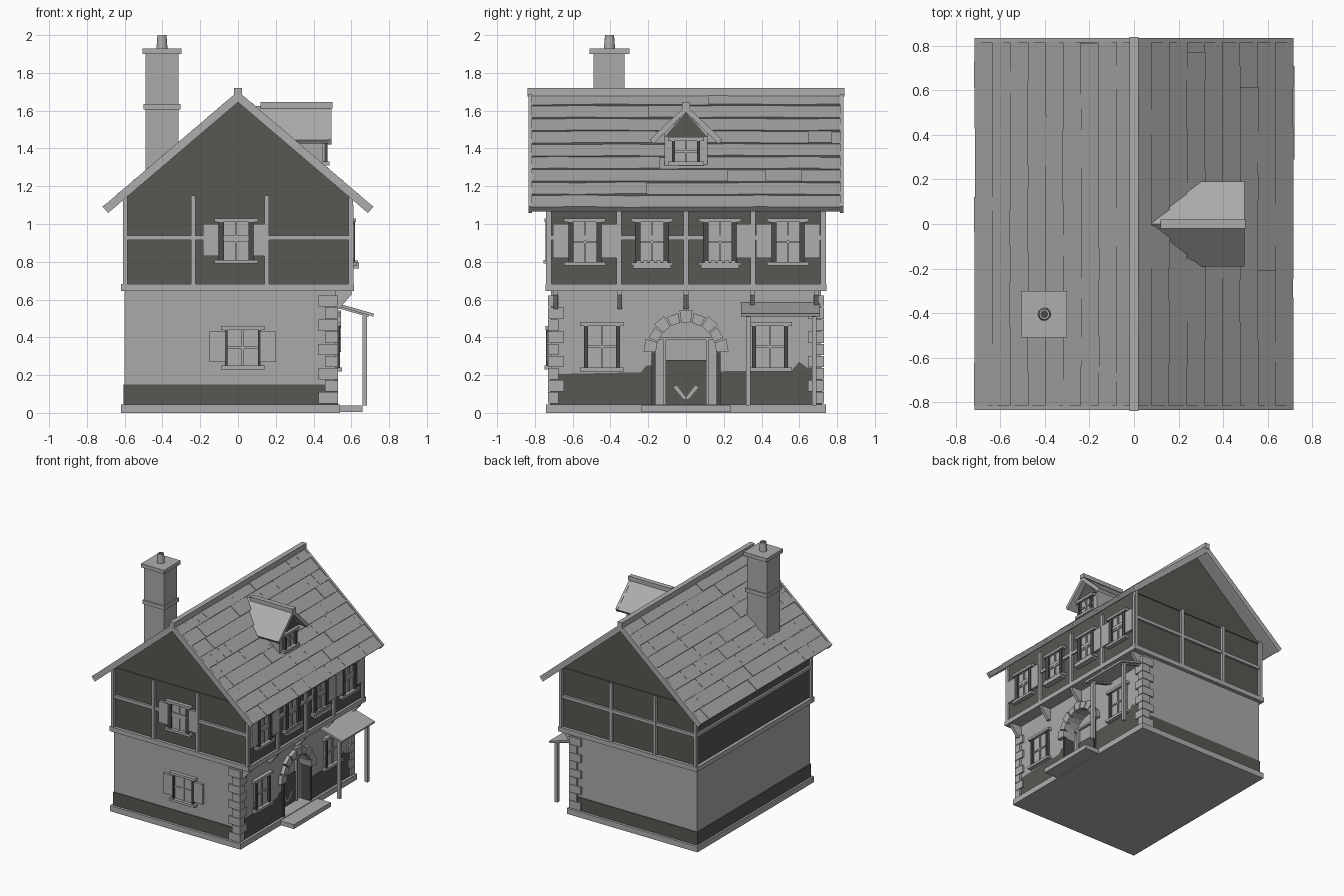
import bpy, bmesh, math, random
from mathutils import Vector

random.seed(4)
if "Cube" in bpy.data.objects:
    bpy.data.objects.remove(bpy.data.objects["Cube"])


def material(name, r, g, b):
    m = bpy.data.materials.new(name)
    m.use_nodes = True
    m.diffuse_color = (r, g, b, 1)
    m.node_tree.nodes["Principled BSDF"].inputs["Base Color"].default_value = (r, g, b, 1)
    return m


WALL = material("pale plaster", 0.40, 0.40, 0.40)
DARK = material("dark plaster", 0.095, 0.097, 0.085)
TIMBER = material("grey timber", 0.42, 0.42, 0.42)
ROOF = material("roof tile", 0.36, 0.36, 0.36)
PANE = material("window glass", 0.43, 0.43, 0.43)
FRAME = material("dark frame", 0.07, 0.07, 0.065)


def solid(bm, ring_a, ring_b):
    """Close two matching rings of points into a prism."""
    a = [bm.verts.new(p) for p in ring_a]
    b = [bm.verts.new(p) for p in ring_b]
    n = len(a)
    bm.faces.new(a)
    bm.faces.new(b[::-1])
    for i in range(n):
        bm.faces.new((a[i], b[i], b[(i + 1) % n], a[(i + 1) % n]))


def finish(bm, name, mat):
    bmesh.ops.recalc_face_normals(bm, faces=bm.faces)
    me = bpy.data.meshes.new(name)
    bm.to_mesh(me)
    bm.free()
    me.materials.append(mat)
    ob = bpy.data.objects.new(name, me)
    bpy.context.collection.objects.link(ob)
    return ob


def boxes(name, mat, *specs):
    """Each spec is x0, x1, y0, y1, z0, z1."""
    bm = bmesh.new()
    for x0, x1, y0, y1, z0, z1 in specs:
        ring = [(x0, y0), (x1, y0), (x1, y1), (x0, y1)]
        solid(bm, [(x, y, z0) for x, y in ring], [(x, y, z1) for x, y in ring])
    return finish(bm, name, mat)


def prism_y(name, mat, pts, *spans):
    """Extrude an x-z outline along y."""
    bm = bmesh.new()
    for a, b in spans:
        solid(bm, [(x, a, z) for x, z in pts], [(x, b, z) for x, z in pts])
    return finish(bm, name, mat)


def prism_x(name, mat, pts, a, b):
    """Extrude a y-z outline along x."""
    bm = bmesh.new()
    solid(bm, [(a, y, z) for y, z in pts], [(b, y, z) for y, z in pts])
    return finish(bm, name, mat)


# Plinth, step and lower storey
boxes("plinth", TIMBER, (-0.62, 0.54, -0.74, 0.74, 0, 0.045))
boxes("door_step", TIMBER, (0.5, 0.66, -0.235, 0.235, 0.005, 0.04))
boxes("lower_wall", WALL, (-0.6, 0.43, -0.715, 0.715, 0.04, 0.66))
SPRING, R = 0.32, 0.165
arch = [(-R * math.cos(math.pi * i / 12), SPRING + R * math.sin(math.pi * i / 12)) for i in range(13)]
prism_x("entrance_wall", WALL,
        [(-0.715, 0.04), (-R, 0.04)] + arch + [(R, 0.04), (0.715, 0.04), (0.715, 0.66), (-0.715, 0.66)],
        0.43, 0.515)

# Dark painted skirting around the base
boxes("skirting", DARK, (-0.605, 0.515, -0.72, -0.71, 0.045, 0.15),
      (-0.605, 0.515, 0.71, 0.72, 0.045, 0.15), (-0.605, -0.597, -0.72, 0.72, 0.045, 0.15))
prism_x("entrance_skirting_right", DARK, [(-0.72, 0.045), (-R, 0.045), (-R, 0.25), (-0.21, 0.25),
        (-0.24, 0.215), (-0.72, 0.205)], 0.512, 0.519)
prism_x("entrance_skirting_left", DARK, [(R, 0.045), (0.72, 0.045), (0.72, 0.24), (0.64, 0.24),
        (0.6, 0.27), (0.56, 0.225), (R, 0.22)], 0.512, 0.519)

# Door, jambs and arch stones
boxes("door", DARK, (0.42, 0.438, -0.105, 0.105, 0.045, 0.28))
boxes("door_surround", TIMBER, (0.42, 0.45, -0.12, -0.105, 0.045, 0.39),
      (0.42, 0.45, 0.105, 0.12, 0.045, 0.39), (0.42, 0.45, -0.165, 0.165, 0.385, 0.4))
boxes("door_jambs", FRAME, (0.44, 0.53, -0.182, -0.162, 0.045, SPRING),
      (0.44, 0.53, 0.162, 0.182, 0.045, SPRING))
for s, label in ((1, "left"), (-1, "right")):
    prism_x("door_brace_" + label, TIMBER,
            [(0, 0.08), (s * 0.01, 0.07), (s * 0.065, 0.135), (s * 0.05, 0.145)], 0.43, 0.442)
bm = bmesh.new()
STONES = 9
for i in range(STONES):
    a0, a1 = math.pi * (i + 0.06) / STONES, math.pi * (i + 0.94) / STONES
    outer = 0.225 if i % 2 == 0 else 0.212
    ring = [(r * math.cos(a), SPRING + r * math.sin(a))
            for r, a in ((0.16, a0), (outer, a0), (outer, a1), (0.16, a1))]
    solid(bm, [(0.505, y, z) for y, z in ring], [(0.545, y, z) for y, z in ring])
finish(bm, "arch_stones", TIMBER)

# Corner quoins on the entrance side
quoins = []
for i in range(9):
    z, long = 0.05 + i * 0.064, i % 2 == 0
    for s in (-1, 1):
        y0, y1 = sorted((s * 0.73, s * (0.645 if not long else 0.675)))
        quoins.append((0.425 if long else 0.46, 0.53, y0, y1, z, z + 0.06))
boxes("quoins", TIMBER, *quoins)

# Upper storey with gables
prism_y("upper_storey", DARK, [(-0.595, 0.655), (0.595, 0.655), (0.595, 1.14), (0, 1.65), (-0.595, 1.14)],
        (-0.72, 0.72))
boxes("floor_beam", TIMBER, (-0.62, 0.615, -0.745, 0.745, 0.645, 0.682))

# Timber framing
beams = [(x, x + 0.025, s * 0.73 - 0.012, s * 0.73 + 0.012, 0.68, 1.15)
         for s in (-1, 1) for x in (-0.61, -0.25, 0.14, 0.585)]
for s in (-1, 1):
    beams.append((-0.6, 0.6, s * 0.728 - 0.01, s * 0.728 + 0.01, 0.915, 0.94))
    beams.append((s * 0.6 - 0.01, s * 0.6 + 0.01, -0.73, 0.73, 0.915, 0.94))
beams += [(0.585, 0.612, y - 0.0125, y + 0.0125, 0.68, 1.1) for y in (-0.725, -0.355, 0, 0.355, 0.725)]
boxes("timber_frame", TIMBER, *beams)
boxes("gable_tie", DARK, (-0.59, 0.59, -0.727, 0.727, 1.135, 1.155))
prism_y("jetty_brackets", TIMBER, [(0.51, 0.645), (0.6, 0.645), (0.6, 0.625), (0.535, 0.55), (0.51, 0.55)],
        *[(y - 0.012, y + 0.012) for y in (-0.69, -0.35, 0, 0.35, 0.69)])


# Windows: u runs along the wall, d is depth out of it
def window(name, side, face, u, z0, z1, w, shutters=(), flowers=False, jamb=0.03):
    def part(label, mat, *specs):
        out = []
        for a, b, lo, hi, d in specs:
            near, far = face - 0.01, face + d
            out.append((near, far, u + a, u + b, lo, hi) if side == "x"
                       else (u + a, u + b, -far, -near, lo, hi))
        boxes(name + "_" + label, mat, *out)
    h, mid = w / 2, (z0 + z1) / 2
    part("pane", PANE, (-h, h, z0, z1, 0.008))
    part("jambs", FRAME, (-h, jamb - h, z0, z1, 0.025), (h - jamb, h, z0, z1, 0.025))
    part("bars", TIMBER, (-0.006, 0.006, z0, z1, 0.016), (-h, h, mid - 0.006, mid + 0.006, 0.016))
    part("sill_and_lintel", TIMBER, (-h - 0.02, h + 0.02, z0 - 0.01, z0 + 0.01, 0.035),
         (-h - 0.02, h + 0.02, z1 - 0.01, z1 + 0.01, 0.03))
    if shutters:
        part("shutters", TIMBER, *[(s * (h + 0.04) - 0.04, s * (h + 0.04) + 0.04, z0 + 0.03, z1 - 0.02, 0.022)
                                   for s in shutters])
    if flowers:
        part("flower_box", TIMBER, (-0.1, 0.1, z0 - 0.025, z0 + 0.005, 0.045),
             *[(k * 0.035 - 0.012, k * 0.035 + 0.012, z0, z0 + 0.016, 0.04) for k in (-2, -1, 0, 1, 2)])


window("upper_gable_window", "y", 0.72, -0.01, 0.80, 1.02, 0.19, (-1, 1))
window("lower_gable_window", "y", 0.715, 0.025, 0.24, 0.45, 0.19, (-1, 1), jamb=0.015)
for i, (y, sh) in enumerate(((-0.535, (-1, 1)), (-0.18, ()), (0.18, (1,)), (0.54, (-1, 1)))):
    window("upper_window_%d" % i, "x", 0.595, y, 0.79, 1.02, 0.18, sh, i in (1, 2))
for y in (-0.445, 0.445):
    window("lower_window_" + ("left" if y > 0 else "right"), "x", 0.515, y, 0.23, 0.47, 0.19, jamb=0.02)

# Main roof: slab, barge boards and overlapping tile courses
ANG, TOP, LENGTH, COURSES = math.atan(0.853), 1.70, 0.94, 9


def slope(s, t, h):
    return (s * (t * math.cos(ANG) + h * math.sin(ANG)), TOP - t * math.sin(ANG) + h * math.cos(ANG))


for s, label in ((1, "left"), (-1, "right")):
    def strip(t0, t1, h0, h1):
        return [slope(s, t0, h0), slope(s, t1, h0), slope(s, t1, h1), slope(s, t0, h1)]
    prism_y("roof_slab_" + label, ROOF, strip(0, LENGTH - 0.005, -0.035, -0.011), (-0.82, 0.82))
    prism_y("barge_boards_" + label, TIMBER, strip(0, LENGTH, -0.042, 0.002), (-0.835, -0.815), (0.815, 0.835))
    bm = bmesh.new()
    step = LENGTH / COURSES
    for c in range(COURSES):
        y = -0.815
        while y < 0.81:
            end = min(0.815, y + random.uniform(0.08, 0.2))
            lift = random.uniform(-0.002, 0.004)
            ring = [slope(s, c * step, -0.013), slope(s, (c + 1) * step, -0.013),
                    slope(s, (c + 1) * step, lift), slope(s, c * step, -0.009 + lift)]
            solid(bm, [(x, y, z) for x, z in ring], [(x, end, z) for x, z in ring])
            y = end
    finish(bm, "roof_tiles_" + label, ROOF)
boxes("ridge_beam", TIMBER, (-0.02, 0.02, -0.84, 0.84, 1.675, 1.72))

# Chimney
boxes("chimney", WALL, (-0.49, -0.315, -0.49, -0.325, 1.25, 1.91))
boxes("chimney_bands", TIMBER, (-0.5, -0.305, -0.5, -0.315, 1.605, 1.635),
      (-0.505, -0.3, -0.51, -0.3, 1.9, 1.93))
for name, mat, r0, r1, z0, z1 in (("chimney_pot", TIMBER, 0.03, 0.024, 1.92, 2.0),
                                  ("chimney_flue", FRAME, 0.017, 0.017, 1.95, 2.0005)):
    bm = bmesh.new()
    ang = [math.tau * i / 12 for i in range(12)]
    solid(bm, *[[(-0.4025 + r * math.cos(a), -0.405 + r * math.sin(a), z) for a in ang]
                for r, z in ((r0, z0), (r1, z1))])
    finish(bm, name, mat)

# Dormer
prism_x("dormer_body", WALL, [(-0.115, 1.3), (0.115, 1.3), (0.115, 1.48), (0, 1.59), (-0.115, 1.48)], 0.2, 0.45)
prism_x("dormer_gable", DARK, [(-0.115, 1.46), (0.115, 1.46), (0, 1.59)], 0.445, 0.457)
window("dormer_window", "x", 0.45, 0, 1.32, 1.45, 0.15, jamb=0.018)
for s, label in ((1, "left"), (-1, "right")):
    for part, mat, x0, x1, dz in (("roof", TIMBER, None, 0.48, 0), ("barge", TIMBER, 0.475, 0.495, 0.003)):
        bm = bmesh.new()
        ring = [(0, 1.625 + dz), (s * 0.19, 1.445 + dz), (s * 0.175, 1.425 - dz), (0, 1.595 - dz)]
        back = [x0 or (TOP - z) / 0.853 - 0.015 for y, z in ring]
        solid(bm, [(x, y, z) for x, (y, z) in zip(back, ring)], [(x1, y, z) for y, z in ring])
        finish(bm, "dormer_%s_%s" % (part, label), mat)
boxes("dormer_ridge", TIMBER, (0.12, 0.5, -0.02, 0.02, 1.612, 1.645))

# Side canopy on two posts
prism_y("canopy", TIMBER, [(0.5, 0.588), (0.72, 0.525), (0.716, 0.51), (0.5, 0.572)], (0.29, 0.71))
boxes("canopy_posts", TIMBER, *[(0.658, 0.682, y - 0.012, y + 0.012, 0.04, 0.53) for y in (0.33, 0.68)])
prism_y("canopy_rafters", TIMBER, [(0.51, 0.575), (0.69, 0.523), (0.69, 0.508), (0.51, 0.56)],
        (0.32, 0.34), (0.67, 0.69))
